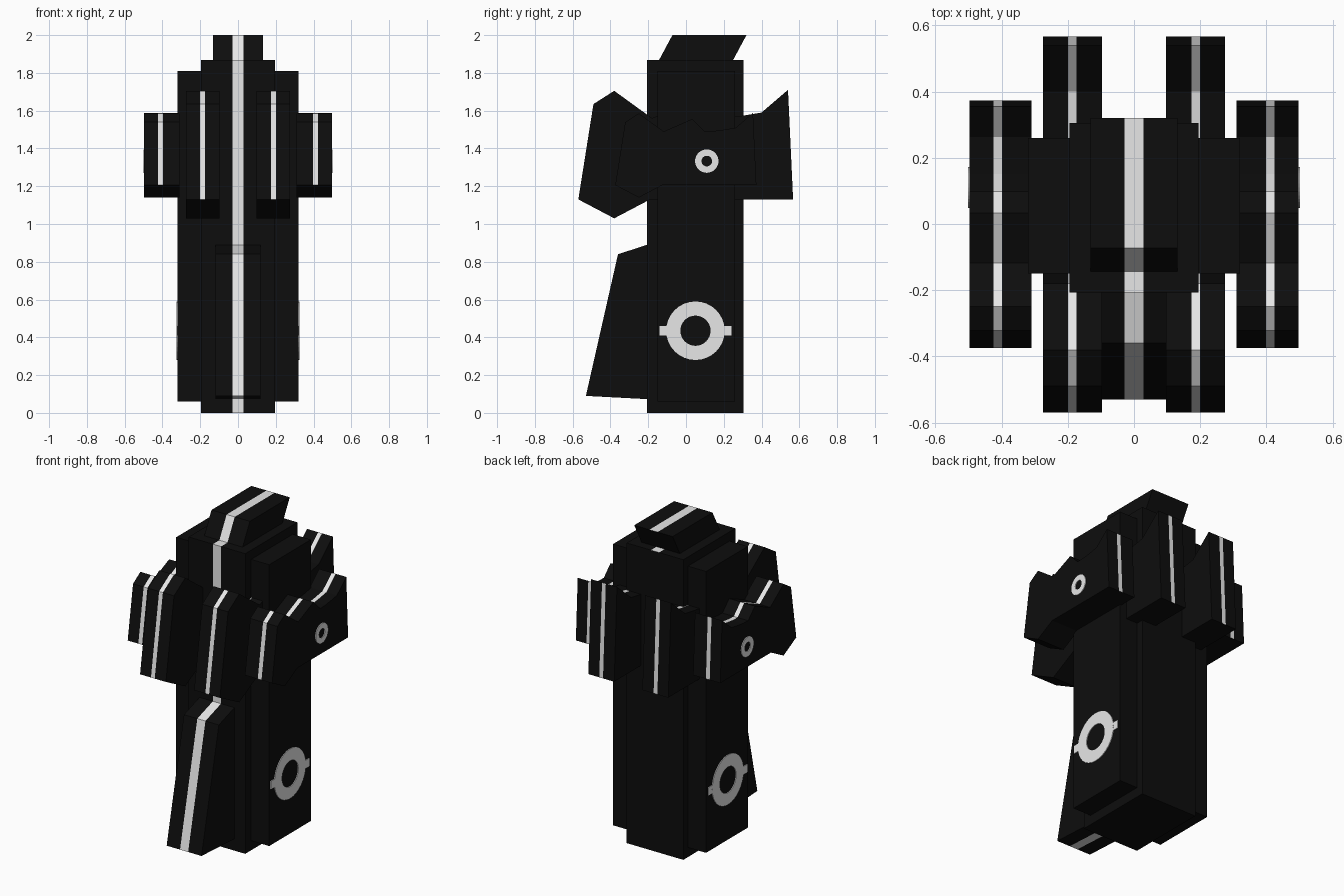
import bpy, bmesh, math
from mathutils import Vector

if "Cube" in bpy.data.objects:
    bpy.data.objects.remove(bpy.data.objects["Cube"])


def material(name, v):
    m = bpy.data.materials.new(name)
    m.diffuse_color = (v, v, v, 1)
    m.use_nodes = True
    m.node_tree.nodes["Principled BSDF"].inputs["Base Color"].default_value = m.diffuse_color
    return m


BLACK = material("black", 0.004)
WHITE = material("light_grey", 0.8)


def finish(name, bm, mats):
    bmesh.ops.recalc_face_normals(bm, faces=bm.faces[:])
    me = bpy.data.meshes.new(name)
    bm.to_mesh(me)
    bm.free()
    for m in mats:
        me.materials.append(m)
    ob = bpy.data.objects.new(name, me)
    bpy.context.collection.objects.link(ob)
    return ob


def prism(name, profile, xs, striped=None):
    """Extrude a (y, z) profile through the x stations; with a rule, the
    middle band becomes the stripe where the rule accepts the face normal."""
    bm = bmesh.new()
    rows = [[bm.verts.new((x, y, z)) for y, z in profile] for x in xs]
    n = len(profile)
    band = []
    for k in range(len(xs) - 1):
        for i in range(n):
            j = (i + 1) % n
            f = bm.faces.new((rows[k][i], rows[k][j], rows[k + 1][j], rows[k + 1][i]))
            if striped and k == 1:
                band.append(f)
    bm.faces.new(rows[0])
    bm.faces.new(rows[-1])
    bmesh.ops.recalc_face_normals(bm, faces=bm.faces[:])
    for f in band:
        f.normal_update()
        if striped(f.normal):
            f.material_index = 1
    return finish(name, bm, [BLACK, WHITE])


def rect(y0, y1, z0, z1):
    return [(y0, z0), (y0, z1), (y1, z1), (y1, z0)]


def ring(name, x, y, z, r_out, r_in, side, tab=0):
    """Thin flat ring on a side face, optionally with two small tabs."""
    n, t = 32, 0.005 * side
    bm = bmesh.new()
    loops = []
    for dx, r in ((-t, r_in), (t, r_in), (t, r_out), (-t, r_out)):
        loops.append([bm.verts.new((x + dx * 0.9, y + r * math.cos(a), z + r * math.sin(a)))
                      for a in (2 * math.pi * i / n for i in range(n))])
    for k in range(4):
        a, b = loops[k], loops[(k + 1) % 4]
        for i in range(n):
            j = (i + 1) % n
            bm.faces.new((a[i], a[j], b[j], b[i]))
    finish(name, bm, [WHITE])
    if tab:
        for end, s in (("front", -1), ("back", 1)):
            ya, yb = sorted((y + s * r_out * 0.95, y + s * (r_out + tab)))
            ob = prism(f"{name}_{end}_tab", rect(ya, yb, z - 0.025, z + 0.025),
                       [x - 0.004, x + 0.004])
            ob.data.materials.clear()
            ob.data.materials.append(WHITE)


S = 0.028  # half width of the centre stripe
not_down = lambda n: n.z > -0.3

# Body: wide block and taller, deeper centre block
prism("wide_body", rect(-0.15, 0.26, 0.06, 1.81), [-0.32, 0.32])
prism("centre_body", rect(-0.207, 0.305, 0, 1.867), [-0.195, -S, S, 0.195],
      lambda n: n.y < -0.5 or n.z > 0.5)

# Slanted top cap
prism("top_cap", [(-0.147, 1.86), (-0.072, 2.0), (0.32, 2.0), (0.245, 1.86)],
      [-0.132, -S, S, 0.132], not_down)

# Lower front fin
prism("lower_front_fin", [(-0.19, 0.895), (-0.36, 0.84), (-0.53, 0.09), (-0.19, 0.072)],
      [-0.12, -S, S, 0.12], lambda n: True)

# Fin profile, shared by the long inner fins and the smaller outer fins
fin = [(-0.57, 1.13), (-0.49, 1.635), (-0.38, 1.705), (-0.18, 1.56), (0.05, 1.66),
       (0.15, 1.56), (0.23, 1.564), (0.31, 1.575), (0.40, 1.59), (0.54, 1.71),
       (0.567, 1.13), (-0.19, 1.13), (-0.38, 1.03)]
small = [(0.657 * y, 1.14 + 0.66 * (z - 1.03)) for y, z in fin]

for label, s in (("left", -1), ("right", 1)):
    prism(f"{label}_inner_fin", fin, [s * x for x in (0.097, 0.174, 0.2, 0.275)], not_down)
    prism(f"{label}_outer_fin", small, [s * x for x in (0.31, 0.398, 0.424, 0.497)], not_down)
    ring(f"{label}_large_ring", s * 0.32, 0.05, 0.435, 0.155, 0.08, s, tab=0.035)
    ring(f"{label}_small_ring", s * 0.497, 0.11, 1.333, 0.062, 0.028, s)
